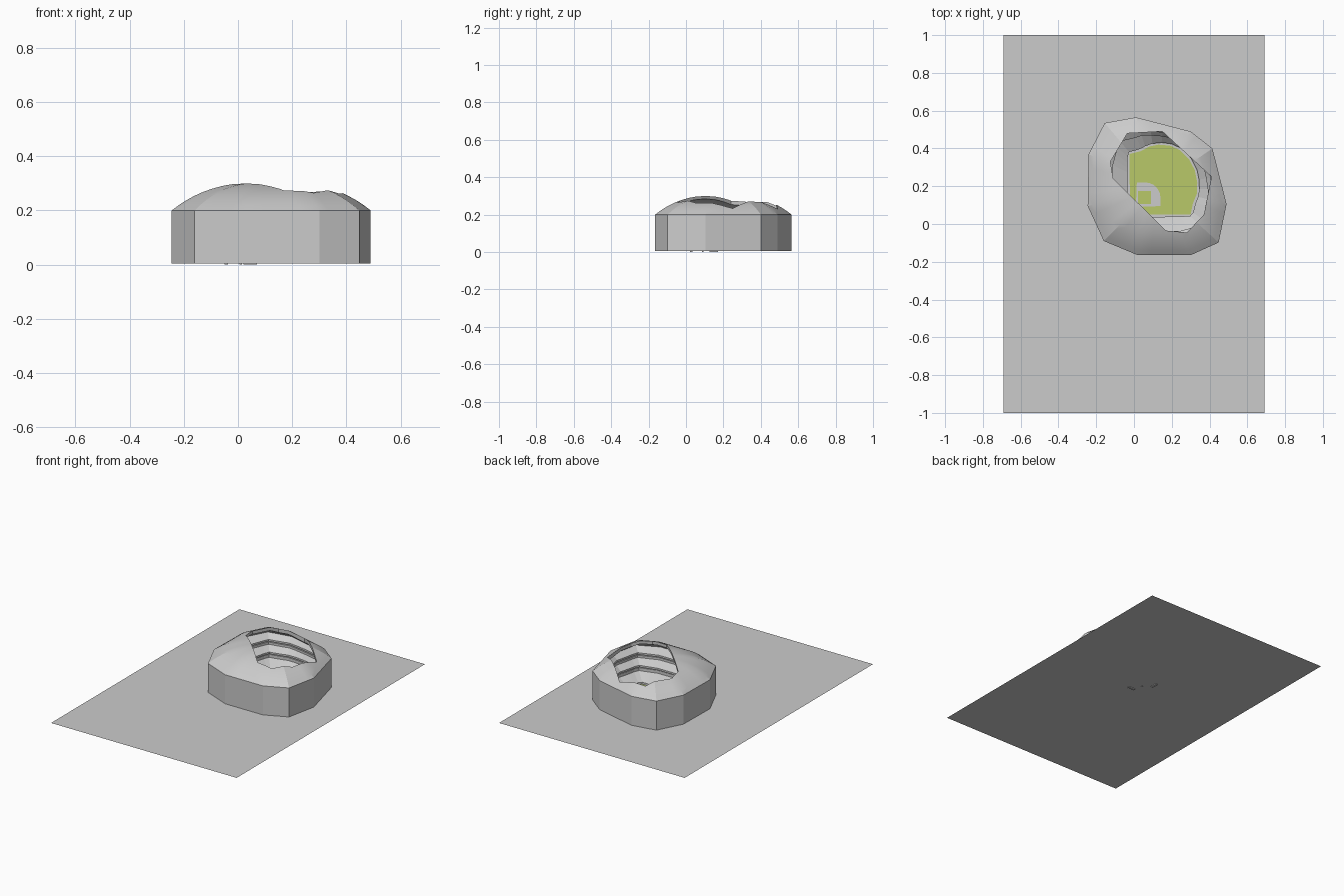
import bpy, bmesh, math
from mathutils import Vector

if "Cube" in bpy.data.objects:
    bpy.data.objects.remove(bpy.data.objects["Cube"])

C = Vector((0.125, 0.2))
BASE = 0.005
OUTLINE = [(0.49, 0.105), (0.415, 0.40), (0.30, 0.49), (0.01, 0.565), (-0.155, 0.535), (-0.24, 0.37),
           (-0.245, 0.095), (-0.16, -0.09), (0.02, -0.165), (0.30, -0.165), (0.448, -0.098)]
OPENING = [(-0.11, 0.24), (0.17, -0.035), (0.28, -0.045), (0.37, 0.05), (0.41, 0.25),
           (0.15, 0.49), (-0.035, 0.48), (-0.125, 0.33)]
FIELD = [(-0.02, 0.05), (0.30, 0.05), (0.312, 0.11), (0.333, 0.16), (0.335, 0.22), (0.322, 0.285), (0.29, 0.345),
         (0.245, 0.39), (0.19, 0.415), (0.13, 0.42), (0.08, 0.41), (0.035, 0.385), (-0.025, 0.37)]


def make(name, verts, faces, color=None, smooth=False):
    me = bpy.data.meshes.new(name)
    me.from_pydata([tuple(v) for v in verts], [], faces)
    bm = bmesh.new()
    bm.from_mesh(me)
    bmesh.ops.recalc_face_normals(bm, faces=bm.faces)
    bm.to_mesh(me)
    bm.free()
    ob = bpy.data.objects.new(name, me)
    bpy.context.collection.objects.link(ob)
    if color:
        m = bpy.data.materials.new(name)
        m.diffuse_color = color
        m.use_nodes = True
        m.node_tree.nodes["Principled BSDF"].inputs["Base Color"].default_value = m.diffuse_color
        me.materials.append(m)
    return ob


def loft(name, rings, cap_start=False, cap_end=False):
    n = len(rings[0])
    verts = [v for r in rings for v in r]
    faces = []
    for k in range(len(rings) - 1):
        for i in range(n):
            j = (i + 1) % n
            faces.append((k*n + i, k*n + j, k*n + n + j, k*n + n + i))
    if cap_start:
        faces.append(tuple(range(n)))
    if cap_end:
        faces.append(tuple(range((len(rings) - 1)*n, len(rings)*n)))
    return make(name, verts, faces)


def ring(pts, z):
    return [(p[0], p[1], z) for p in pts]


def flat(name, pts, z, color=None):
    ob = make(name, ring(pts, z), [tuple(range(len(pts)))], color)
    if ob.data.polygons[0].normal.z < 0:
        ob.data.flip_normals()
    return ob


def box(name, x0, x1, y0, y1, z0, z1):
    q = [(x0, y0), (x1, y0), (x1, y1), (x0, y1)]
    return loft(name, [ring(q, z0), ring(q, z1)], True, True)


def radius(poly, d):
    # distance from the centre to the polygon edge along d
    best = 0.0
    for a, b in zip(poly, poly[1:] + poly[:1]):
        a, e = Vector(a) - C, Vector(b) - Vector(a)
        den = d.x*e.y - d.y*e.x
        if abs(den) < 1e-9:
            continue
        r, s = (a.x*e.y - a.y*e.x)/den, (a.x*d.y - a.y*d.x)/den
        if r > 0 and -1e-6 <= s <= 1 + 1e-6:
            best = max(best, r)
    return best


def subtract(ob, cutter):
    mod = ob.modifiers.new("cut", 'BOOLEAN')
    mod.operation, mod.object, mod.solver = 'DIFFERENCE', cutter, 'EXACT'
    bpy.context.view_layer.objects.active = ob
    bpy.ops.object.modifier_apply(modifier=mod.name)
    bpy.data.objects.remove(cutter)


# ground sheet
flat("ground_sheet", [(-0.69, -1), (0.69, -1), (0.69, 1), (-0.69, 1)], BASE)

# outer wall and domed roof as one shell
STEP = 4
outer = []
for a, b in zip(OUTLINE, OUTLINE[1:] + OUTLINE[:1]):
    outer += [Vector(a).lerp(Vector(b), i/STEP) for i in range(STEP)]


def dome(name, base, scale, drop):
    rings = [ring([C + (p - C)*scale for p in outer], base)]
    for t in (1, 0.93, 0.86, 0.78, 0.7, 0.6, 0.5, 0.4, 0.3, 0.15):
        rings.append(ring([C + (p - C)*scale*t for p in outer], 0.2 - drop + 0.105*(1 - t**2.8)))
    return loft(name, rings, True, True)


shell = dome("wall_and_roof", BASE, 1.0, 0.0)
subtract(shell, dome("hollow", -0.05, 0.94, 0.015))
subtract(shell, loft("roof_opening", [ring(OPENING, 0.19), ring(OPENING, 0.5)], True, True))
bpy.ops.object.select_all(action='DESELECT')
shell.select_set(True)
bpy.context.view_layer.objects.active = shell
bpy.ops.object.shade_smooth_by_angle(angle=math.radians(15))

# seating decks, blended between field edge and outer wall
def between(t):
    pts = []
    for p in outer:
        d = (p - C).normalized()
        rf, ro = radius(FIELD, d) + 0.012, (p - C).length*0.945
        pts.append(C + d*(rf + (ro - rf)*t))
    return pts


def deck(name, profile):
    loft(name, [ring(between(t), z) for t, z in profile])


deck("lower_deck", [(0, BASE), (0, 0.018), (0.5, 0.055), (0.5, 0.075), (1, 0.075)])
deck("middle_deck", [(1, 0.085), (0.42, 0.085), (0.42, 0.097), (0.72, 0.125), (0.72, 0.14), (1, 0.14)])
deck("upper_deck", [(1, 0.15), (0.66, 0.15), (0.66, 0.162), (1, 0.19)])

# playing field with dirt infield
GREEN = (0.48, 0.58, 0.14, 1)
flat("field_grass", FIELD, 0.008, GREEN)
arc = [(0.06 + 0.08*math.cos(math.radians(a)), 0.14 + 0.08*math.sin(math.radians(a))) for a in range(0, 91, 15)]
flat("infield_dirt", [(0.01, 0.09), (0.14, 0.095)] + arc + [(0.015, 0.22)], 0.01)
flat("infield_grass", [(0.02, 0.105), (0.09, 0.105), (0.09, 0.175), (0.02, 0.175)], 0.012, GREEN)

# sunken dugouts and home plate pit
box("dugout_first_side", 0.02, 0.07, 0.022, 0.036, 0.0, 0.014)
box("dugout_third_side", -0.05, -0.036, 0.125, 0.17, 0.0, 0.014)
box("home_plate", 0.006, 0.014, 0.085, 0.093, 0.0, 0.012)
